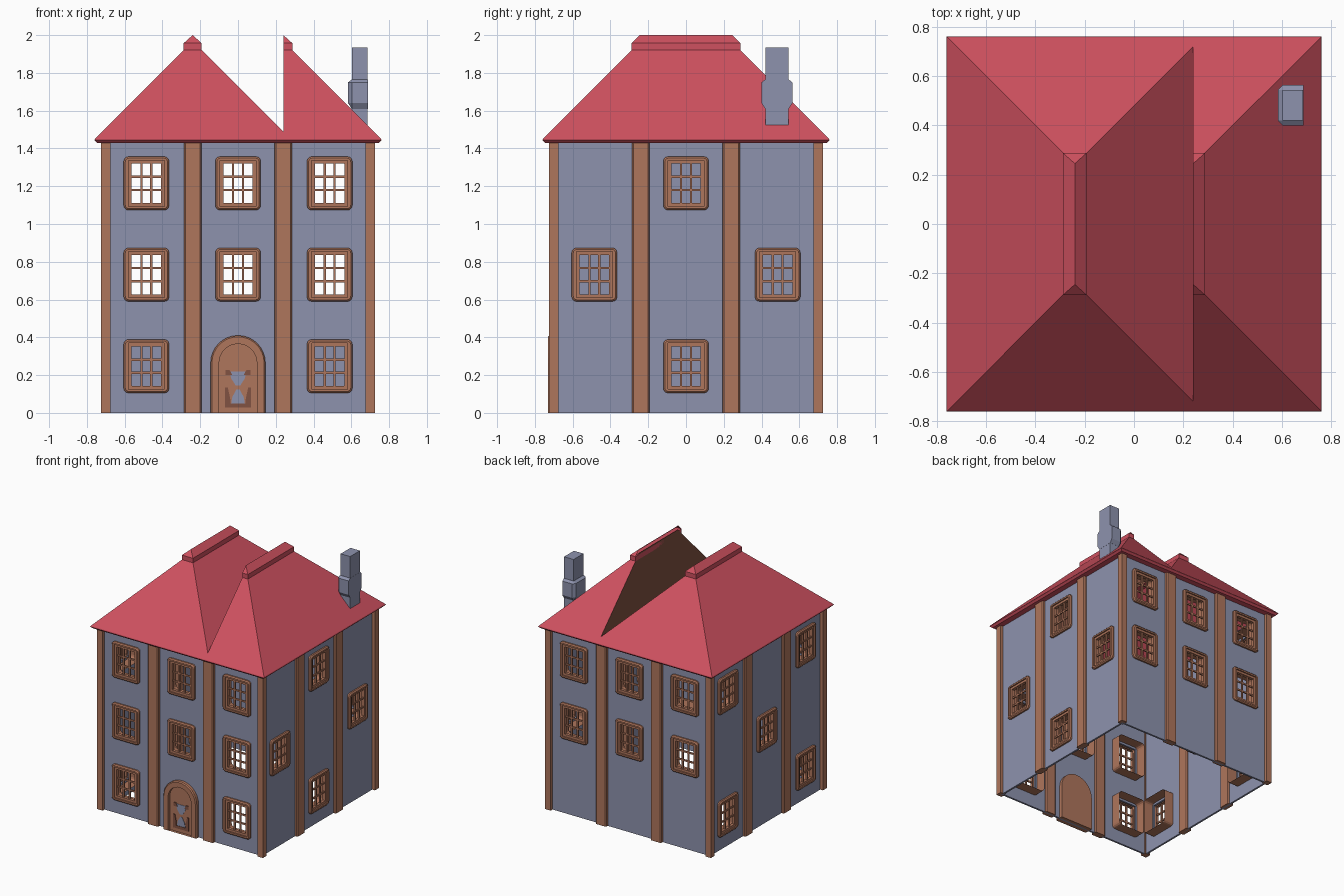
import bpy, bmesh, math
from mathutils import Matrix, Vector

cube = bpy.data.objects.get("Cube")
if cube:
    bpy.data.objects.remove(cube)


def material(name, rgb):
    m = bpy.data.materials.new(name)
    m.use_nodes = True
    m.diffuse_color = (*rgb, 1)
    m.node_tree.nodes["Principled BSDF"].inputs["Base Color"].default_value = (*rgb, 1)
    return m


BLUE = material("wall_blue", (0.27, 0.29, 0.42))
BROWN = material("trim_brown", (0.43, 0.18, 0.107))
DARK = material("dark_brown", (0.22, 0.084, 0.054))
RED = material("roof_red", (0.62, 0.082, 0.115))

WALL, TOP = 0.70, 1.44
COLS, ROWS = (-0.485, 0, 0.485), (0.247, 0.732, 1.215)


def finish(name, bm, *mats):
    bmesh.ops.remove_doubles(bm, verts=bm.verts, dist=0.0001)
    bmesh.ops.recalc_face_normals(bm, faces=bm.faces)
    mesh = bpy.data.meshes.new(name)
    bm.to_mesh(mesh)
    bm.free()
    for m in mats:
        mesh.materials.append(m)
    return place(name, mesh)


def place(name, mesh):
    obj = bpy.data.objects.new(name, mesh)
    bpy.context.scene.collection.objects.link(obj)
    return obj


def add_box(bm, lo, hi):
    lo, hi = Vector(lo), Vector(hi)
    mat = Matrix.Translation((lo + hi) / 2) @ Matrix.Diagonal((*(hi - lo), 1))
    return bmesh.ops.create_cube(bm, size=1, matrix=mat)["verts"]


def add_face(bm, pts, index=0):
    face = bm.faces.new([bm.verts.new(p) for p in pts])
    face.material_index = index
    return face


def loft(bm, loops):
    """Join closed loops with equal point counts; return the vertex rings."""
    rings = [[bm.verts.new(p) for p in loop] for loop in loops]
    for a, b in zip(rings, rings[1:]):
        for i in range(len(a)):
            j = (i + 1) % len(a)
            bm.faces.new((a[i], a[j], b[j], b[i]))
    return rings


# Walls: thin panels with openings left at the windows
def wall(name, angle, windows):
    bm = bmesh.new()
    hw, hh = 0.105, 0.125
    us = sorted([-WALL, WALL] + [c + s * hw for c in COLS for s in (-1, 1)])
    zs = sorted([0, TOP] + [r + s * hh for r in ROWS for s in (-1, 1)])
    for u0, u1 in zip(us, us[1:]):
        for z0, z1 in zip(zs, zs[1:]):
            cu, cz = (u0 + u1) / 2, (z0 + z1) / 2
            if any(abs(cu - COLS[c]) < 0.01 and abs(cz - ROWS[r]) < 0.01 for c, r in windows):
                continue
            add_face(bm, [(u0, -WALL, z0), (u1, -WALL, z0), (u1, -WALL, z1), (u0, -WALL, z1)])
    bmesh.ops.remove_doubles(bm, verts=bm.verts, dist=0.0001)
    bmesh.ops.dissolve_limit(bm, angle_limit=0.01, verts=bm.verts, edges=bm.edges)
    ext = bmesh.ops.extrude_face_region(bm, geom=bm.faces[:], use_keep_orig=True)["geom"]
    bmesh.ops.translate(bm, vec=(0, 0.015, 0), verts=[v for v in ext if isinstance(v, bmesh.types.BMVert)])
    finish(name, bm, BLUE).rotation_euler.z = angle


# Window: rounded casing that runs inwards, stepped frame and glazing bars
def window_mesh():
    def loop(hw, hh, r, y):
        pts = []
        for k, (sx, sz) in enumerate(((1, 1), (-1, 1), (-1, -1), (1, -1))):
            for step in range(4):
                a = math.pi / 2 * (k + step / 3)
                pts.append((sx * (hw - r) + r * math.cos(a), y, sz * (hh - r) + r * math.sin(a)))
        return pts

    bm = bmesh.new()
    loft(bm, [loop(0.12, 0.142, 0.025, 0.1), loop(0.12, 0.142, 0.025, -0.012),
              loop(0.112, 0.134, 0.02, -0.02), loop(0.096, 0.122, 0.003, -0.02),
              loop(0.096, 0.122, 0.003, -0.01), loop(0.078, 0.104, 0.002, -0.01),
              loop(0.078, 0.104, 0.002, 0.015)])
    for s in (-1, 1):
        add_box(bm, (s * 0.026 - 0.006, -0.004, -0.105), (s * 0.026 + 0.006, 0.008, 0.105))
        add_box(bm, (-0.079, -0.003, s * 0.035 - 0.006), (0.079, 0.007, s * 0.035 + 0.006))
    obj = finish("window", bm, BROWN)
    mesh = obj.data
    bpy.data.objects.remove(obj)
    return mesh


WINDOW = window_mesh()
upper = [(c, r) for c in range(3) for r in (1, 2)]
SIDES = {
    "front": (0, upper + [(0, 0), (2, 0)]),
    "left": (math.pi / 2, [(1, 0), (1, 2), (0, 1), (2, 1)]),
    "back": (math.pi, upper),
    "right": (-math.pi / 2, [(0, 0), (0, 2), (2, 0), (2, 2), (1, 1)]),
}

for side, (angle, windows) in SIDES.items():
    wall(side + "_wall", angle, windows)
    turn = Matrix.Rotation(angle, 4, "Z")
    for c, r in windows:
        win = place(side + "_window", WINDOW)
        win.matrix_world = turn @ Matrix.Translation((COLS[c], -WALL, ROWS[r]))
    # Timber posts: two on each side and one at the corner
    bm = bmesh.new()
    for x in (-0.24, 0.24):
        add_box(bm, (x - 0.047, -0.722, 0), (x + 0.047, -0.67, TOP))
    uprights = [e for e in bm.edges if abs(e.verts[0].co.z - e.verts[1].co.z) > 1]
    bmesh.ops.bevel(bm, geom=uprights, offset=0.008, segments=1, affect="EDGES")
    add_box(bm, (-0.724, -0.724, 0), (-0.676, -0.676, TOP))
    finish(side + "_posts", bm, BROWN).rotation_euler.z = angle


# Arched door with a raised surround
def arch(r, y):
    arc = [math.pi * i / 16 for i in range(17)]
    return [(r, y, 0)] + [(r * math.cos(a), y, 0.265 + r * math.sin(a)) for a in arc] + [(-r, y, 0)]


bm = bmesh.new()
rings = loft(bm, [arch(0.145, -0.66), arch(0.145, -0.722), arch(0.138, -0.73),
                  arch(0.1, -0.73), arch(0.1, -0.708)])
bm.faces.new(rings[0])
bm.faces.new(rings[-1])
finish("door", bm, BROWN)


# Door ornament: thin plates
def plates(name, shapes, mat, thick):
    bm = bmesh.new()
    for pts in shapes:
        face = add_face(bm, [(x, -0.708, z) for x, z in pts])
        ext = bmesh.ops.extrude_face_region(bm, geom=[face], use_keep_orig=True)["geom"]
        bmesh.ops.translate(bm, vec=(0, -thick, 0), verts=[v for v in ext if isinstance(v, bmesh.types.BMVert)])
    finish(name, bm, mat)


def both(pts):
    return [pts, [(-x, z) for x, z in pts]]


plates("door_inlay", [
    [(-0.045, 0.22), (0.045, 0.22), (0.035, 0.18), (0.012, 0.145), (-0.012, 0.145), (-0.035, 0.18)],
    [(-0.036, 0.05), (0.036, 0.05), (0.03, 0.085), (0.008, 0.125), (-0.008, 0.125), (-0.03, 0.085)],
], BLUE, 0.003)
plates("door_fittings",
       both([(0.04, 0.05), (0.068, 0.05), (0.068, 0.135), (0.054, 0.135), (0.04, 0.07)])
       + both([(0.03, 0.2), (0.065, 0.2), (0.065, 0.228), (0.045, 0.228)])
       + [[(-0.068, 0.028), (0.068, 0.028), (0.068, 0.05), (-0.068, 0.05)]], DARK, 0.006)

# Roof: two hipped halves, the second cut off upright along its ridge
E, R, BASE = 0.757, 0.24, 1.452
PEAK, LOW = BASE + E - R, BASE + E - 0.72
bm = bmesh.new()
for s in (-1, 1):
    add_face(bm, [(-E, s * E, BASE), (E, s * E, BASE), (R, s * R, PEAK), (R, s * 0.72, LOW), (-R, s * R, PEAK)])
    add_face(bm, [(s * E, -E, BASE), (s * E, E, BASE), (s * R, R, PEAK), (s * R, -R, PEAK)])
add_face(bm, [(-R, -R, PEAK), (-R, R, PEAK), (R, 0.72, LOW), (R, -0.72, LOW)])
add_face(bm, [(R, -R, PEAK), (R, R, PEAK), (R, 0.72, LOW), (R, -0.72, LOW)], 1)


def square(h, z):
    return [(-h, -h, z), (h, -h, z), (h, h, z), (-h, h, z)]


loft(bm, [square(E, BASE), square(0.76, 1.444), square(0.745, 1.43), square(0.68, 1.43)])
finish("roof", bm, RED, DARK)

# Ridge caps
for name, x in (("right_ridge_cap", -R), ("left_ridge_cap", R)):
    bm = bmesh.new()
    verts = add_box(bm, (x - 0.048, -0.288, 1.92), (x + 0.048, 0.288, 1.957))
    for s in (-1, 1):
        verts.append(bm.verts.new((x, s * 0.245, 2.0)))
    bmesh.ops.convex_hull(bm, input=verts)
    bmesh.ops.dissolve_limit(bm, angle_limit=0.01, verts=bm.verts, edges=bm.edges)
    if x > 0:
        cut = bmesh.ops.bisect_plane(bm, geom=bm.verts[:] + bm.edges[:] + bm.faces[:], plane_co=(x, 0, 0),
                                     plane_no=(1, 0, 0), clear_inner=True)["geom_cut"]
        bmesh.ops.holes_fill(bm, edges=[e for e in cut if isinstance(e, bmesh.types.BMEdge)])
    finish(name, bm, RED)

# Chimney with a wider collar
bm = bmesh.new()
add_box(bm, (0.603, 0.42, 1.5), (0.686, 0.543, 1.935))


def collar(g, z):
    return [(0.687, 0.42 - g, z), (0.687, 0.543 + g, z), (0.603, 0.543 + g, z),
            (0.603 - g, 0.543, z), (0.603 - g, 0.42, z), (0.603, 0.42 - g, z)]


rings = loft(bm, [collar(0.001, 1.61), collar(0.02, 1.64), collar(0.02, 1.75), collar(0.001, 1.765)])
bm.faces.new(rings[0])
bm.faces.new(rings[-1])
finish("chimney", bm, BLUE)
